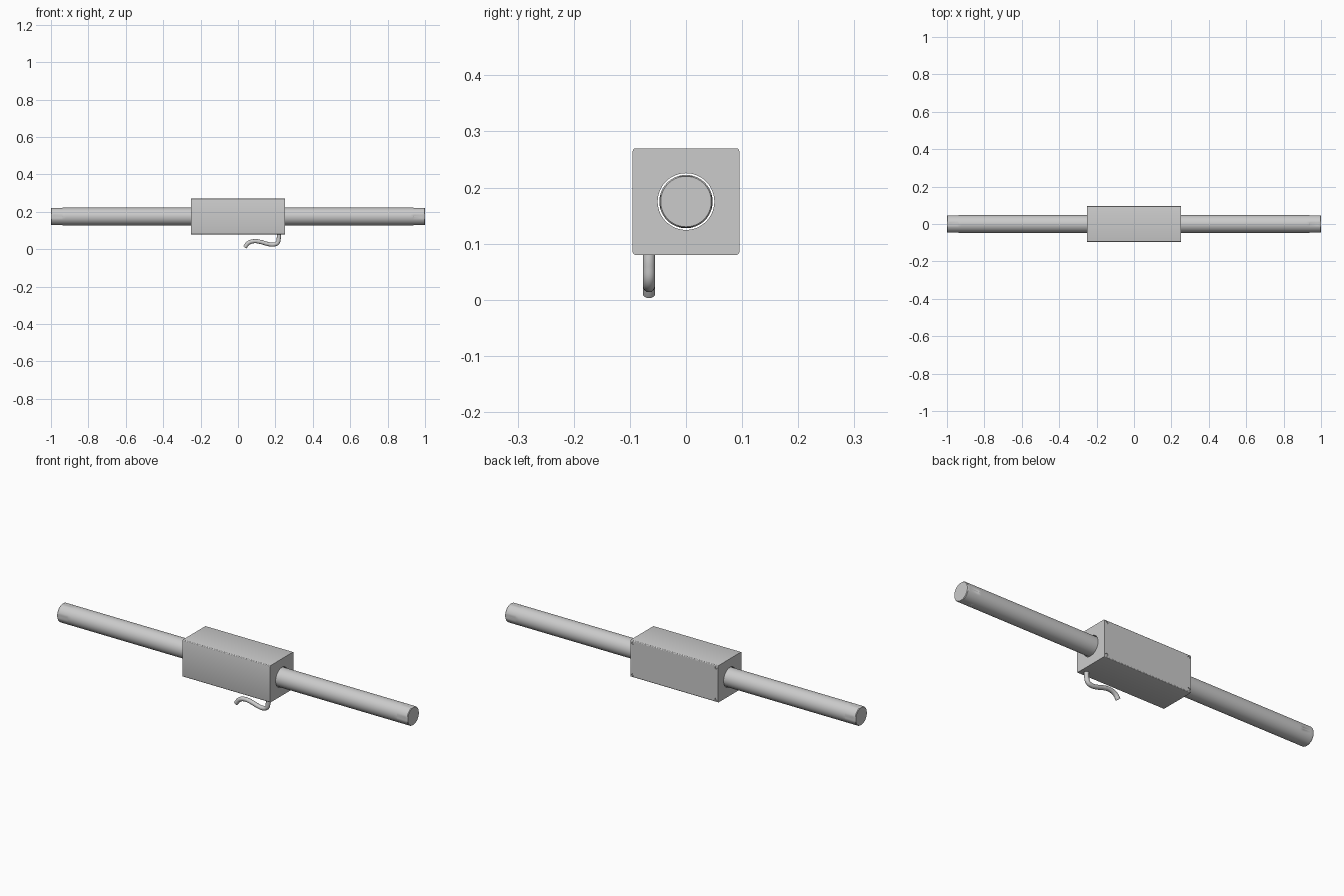
import bpy, bmesh, math
from mathutils import Matrix

if "Cube" in bpy.data.objects:
    bpy.data.objects.remove(bpy.data.objects["Cube"])

ZC = 0.175  # height of the rod axis


def finish(bm, name):
    bmesh.ops.recalc_face_normals(bm, faces=bm.faces)
    me = bpy.data.meshes.new(name)
    bm.to_mesh(me)
    bm.free()
    ob = bpy.data.objects.new(name, me)
    bpy.context.collection.objects.link(ob)
    return ob


def smooth(ob):
    bpy.ops.object.select_all(action='DESELECT')
    ob.select_set(True)
    bpy.context.view_layer.objects.active = ob
    bpy.ops.object.shade_smooth_by_angle(angle=math.radians(30))


def lathe_x(name, profile, n=64, flat=None, flat_from=0.0):
    """Revolve (x, radius) points round the rod axis; optionally flatten four sides."""
    bm = bmesh.new()
    rings = []
    for x, r in profile:
        ring = []
        for i in range(n):
            a = 2 * math.pi * i / n
            y, z = r * math.cos(a), r * math.sin(a)
            if flat and abs(x) >= flat_from:
                y = max(-flat, min(flat, y))
                z = max(-flat, min(flat, z))
            ring.append(bm.verts.new((x, y, z + ZC)))
        rings.append(ring)
    for a, b in zip(rings, rings[1:]):
        for i in range(n):
            j = (i + 1) % n
            bm.faces.new((a[i], a[j], b[j], b[i]))
    bm.faces.new(rings[0])
    bm.faces.new(rings[-1])
    return finish(bm, name)


def cut(ob, cutter):
    m = ob.modifiers.new("cut", 'BOOLEAN')
    m.operation = 'DIFFERENCE'
    m.solver = 'EXACT'
    m.object = cutter
    bpy.context.view_layer.objects.active = ob
    bpy.ops.object.modifier_apply(modifier=m.name)
    bpy.data.objects.remove(cutter)


def cyl_y(name, spots, r, y0, y1, n=24):
    bm = bmesh.new()
    for x, z in spots:
        mat = Matrix.Translation((x, (y0 + y1) / 2, z)) @ Matrix.Rotation(math.pi / 2, 4, 'X')
        bmesh.ops.create_cone(bm, cap_ends=True, segments=n, radius1=r, radius2=r,
                              depth=y1 - y0, matrix=mat)
    return finish(bm, name)


# housing: block with softened long edges
bm = bmesh.new()
bmesh.ops.create_cube(bm, size=1, matrix=Matrix.Translation((0, 0, ZC)) @ Matrix.Diagonal((0.5, 0.19, 0.19, 1)))
long_edges = [e for e in bm.edges if abs(e.verts[0].co.x - e.verts[1].co.x) > 0.1]
bmesh.ops.bevel(bm, geom=long_edges, offset=0.005, segments=3, profile=0.5, affect='EDGES')
housing = finish(bm, "housing")

# through bore and screw recesses on the back
cut(housing, lathe_x("bore_cutter", [(-0.3, 0.0505), (0.3, 0.0505)]))
spots = [(sx * 0.237, ZC + sz * 0.081) for sx in (-1, 1) for sz in (-1, 1)]
cut(housing, cyl_y("screw_cutter", spots, 0.0065, 0.089, 0.11))
smooth(housing)

# screw heads
smooth(cyl_y("screws", spots, 0.005, 0.086, 0.093))

# sliding rod
smooth(lathe_x("rod", [(-0.922, 0.0475), (0.922, 0.0475)]))

# end caps with a groove, flats and a chamfered rim
for s, side in ((-1, "left"), (1, "right")):
    prof = [(0.916, 0.045), (0.922, 0.045), (0.922, 0.0475), (0.938, 0.0475),
            (0.94, 0.0475), (0.982, 0.0475), (0.984, 0.0475), (0.997, 0.0475), (1.0, 0.045)]
    smooth(lathe_x(side + "_end_cap", [(s * x, r) for x, r in prof], flat=0.0458, flat_from=0.94))

# cable hanging from the underside
path = [(0.218, 0.09), (0.218, 0.06), (0.211, 0.034), (0.19, 0.025), (0.16, 0.028),
        (0.125, 0.038), (0.085, 0.043), (0.055, 0.033), (0.036, 0.010)]
cu = bpy.data.curves.new("cable", 'CURVE')
cu.dimensions = '3D'
cu.bevel_depth = 0.011
cu.bevel_resolution = 6
cu.use_fill_caps = True
sp = cu.splines.new('BEZIER')
sp.resolution_u = 8
sp.bezier_points.add(len(path) - 1)
for p, (x, z) in zip(sp.bezier_points, path):
    p.co = (x, -0.066, z)
    p.handle_left_type = p.handle_right_type = 'AUTO'
cable = bpy.data.objects.new("cable", cu)
bpy.context.collection.objects.link(cable)
bpy.ops.object.select_all(action='DESELECT')
cable.select_set(True)
bpy.context.view_layer.objects.active = cable
bpy.ops.object.convert(target='MESH')
smooth(bpy.context.view_layer.objects.active)
